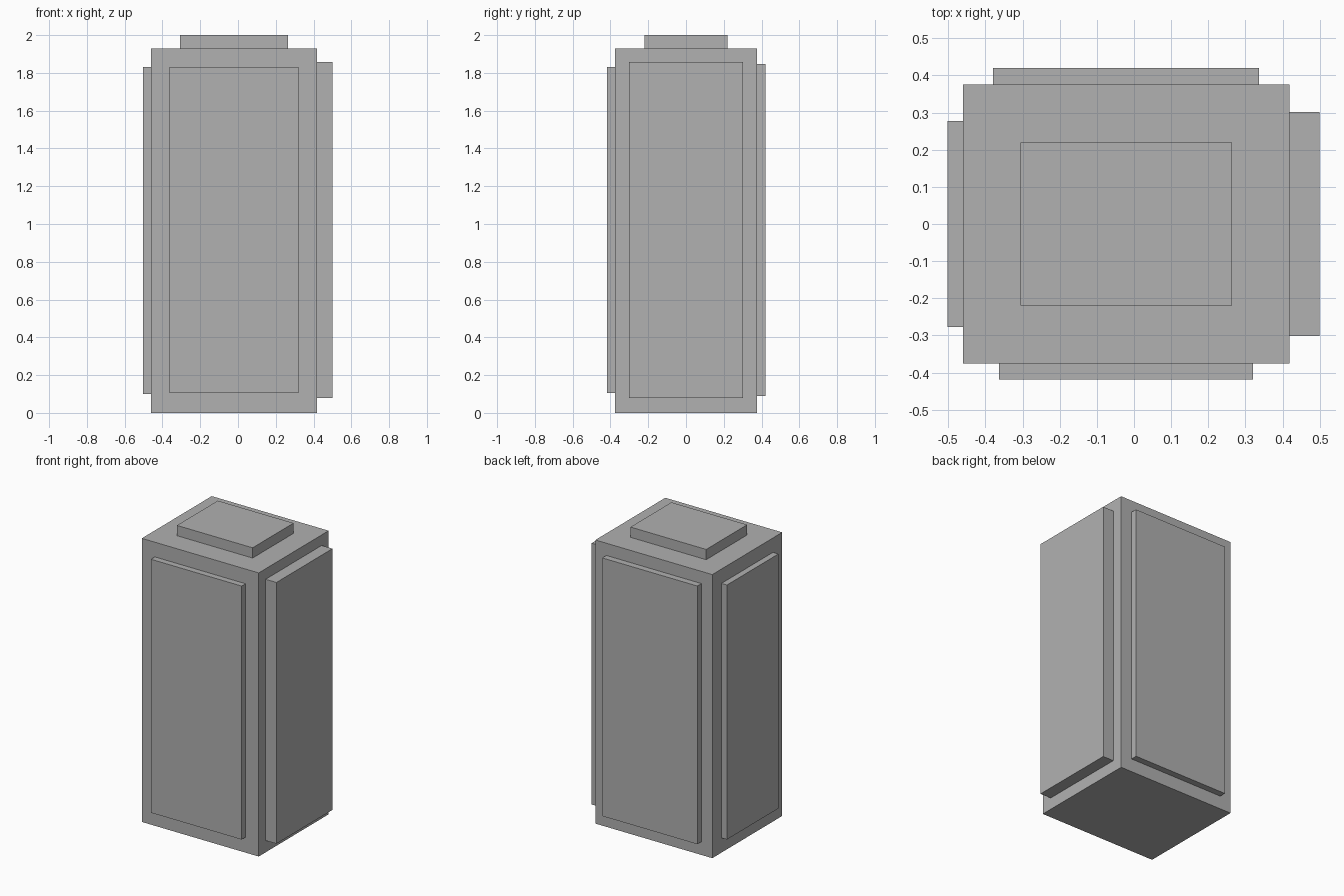
import bpy

if "Cube" in bpy.data.objects:
    bpy.data.objects.remove(bpy.data.objects["Cube"])

# Single grey finish
grey = bpy.data.materials.new("plain grey")
grey.diffuse_color = (0.44, 0.44, 0.44, 1)
grey.use_nodes = True
grey.node_tree.nodes["Principled BSDF"].inputs["Base Color"].default_value = grey.diffuse_color


def box(name, x, y, z):
    """Add a box spanning the given (low, high) ranges."""
    centre = [(a + b) / 2 for a, b in (x, y, z)]
    bpy.ops.mesh.primitive_cube_add(size=1, location=centre)
    ob = bpy.context.object
    ob.name = name
    ob.scale = [b - a for a, b in (x, y, z)]
    bpy.ops.object.transform_apply(location=False, rotation=False, scale=True)
    ob.data.materials.append(grey)
    return ob


X0, X1, Y, TOP = -0.461, 0.419, 0.376, 1.93
SINK = 0.02  # how far each panel is set into the body

# Main upright body and raised cap
box("body", (X0, X1), (-Y, Y), (0, TOP))
box("top_cap", (-0.306, 0.264), (-0.22, 0.22), (TOP - SINK, 2.0))

# Raised panels on the four sides
box("front_panel", (-0.363, 0.32), (-0.418, -Y + SINK), (0.105, 1.83))
box("back_panel", (-0.379, 0.336), (Y - SINK, 0.42), (0.09, 1.847))
box("right_panel", (X1 - SINK, 0.5), (-0.301, 0.301), (0.08, 1.858))
box("left_panel", (-0.502, X0 + SINK), (-0.277, 0.277), (0.10, 1.832))
